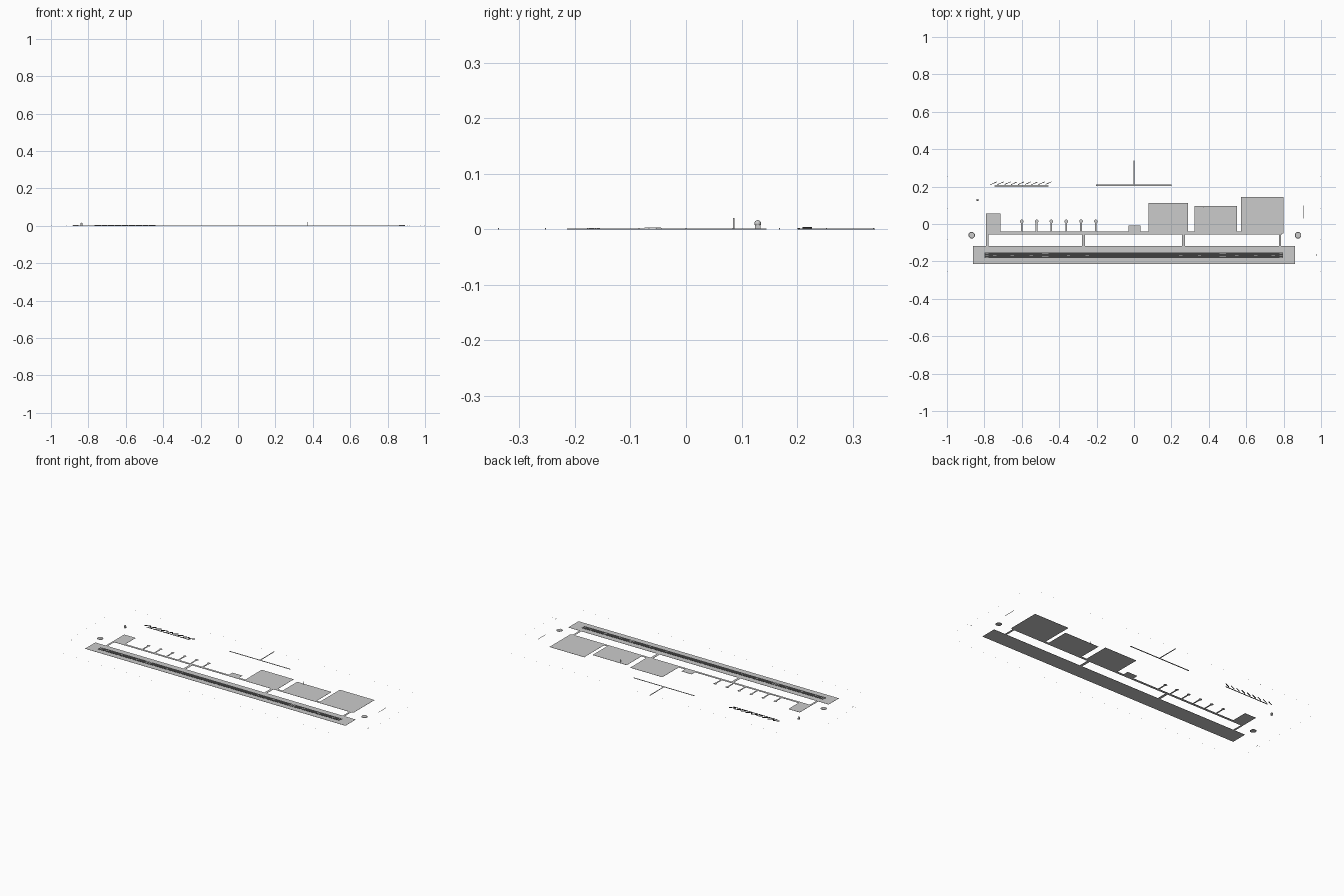
import bpy, bmesh, math
from mathutils import Matrix, Vector

if "Cube" in bpy.data.objects:
    bpy.data.objects.remove(bpy.data.objects["Cube"])

T = 0.001  # paving thickness


def mat(name, v):
    m = bpy.data.materials.new(name)
    m.diffuse_color = (v, v, v, 1)
    m.use_nodes = True
    m.node_tree.nodes["Principled BSDF"].inputs["Base Color"].default_value = m.diffuse_color
    return m


DARK = mat("dark_asphalt", 0.05)
WHITE = mat("paint", 0.7)


def finish(name, bm, m=None):
    me = bpy.data.meshes.new(name)
    bm.to_mesh(me)
    bm.free()
    ob = bpy.data.objects.new(name, me)
    bpy.context.collection.objects.link(ob)
    if m:
        me.materials.append(m)
    return ob


def add_box(bm, x0, x1, y0, y1, z0=0, z1=T):
    c = Vector(((x0 + x1) / 2, (y0 + y1) / 2, (z0 + z1) / 2))
    s = Matrix.Diagonal((x1 - x0, y1 - y0, z1 - z0, 1))
    bmesh.ops.create_cube(bm, size=1, matrix=Matrix.Translation(c) @ s)


def boxes(name, items, m=None):
    bm = bmesh.new()
    for it in items:
        add_box(bm, *it)
    return finish(name, bm, m)


def add_disc(bm, x, y, r, z0, z1, n=8, r2=None):
    bmesh.ops.create_cone(bm, cap_ends=True, segments=n, radius1=r, radius2=r if r2 is None else r2,
                          depth=z1 - z0, matrix=Matrix.Translation((x, y, (z0 + z1) / 2))
                          @ Matrix.Rotation(math.pi / n, 4, 'Z'))


# runway strip with its dark surface
boxes("runway_strip", [(-0.86, 0.86, -0.214, -0.118)])
boxes("runway", [(-0.80, 0.797, -0.181, -0.152, T, 0.0018)], DARK)

# painted dashes and paired aiming bars
marks = []
for x in (0.25, 0.35, 0.55, 0.65, 0.745):
    for s in (-1, 1):
        marks.append((s * x - 0.009, s * x + 0.009, -0.169, -0.165, 0.0018, 0.002))
for s in (-1, 1):
    for y in (-0.173, -0.159):
        marks.append((s * 0.475 - 0.018, s * 0.475 + 0.018, y - 0.002, y + 0.002, 0.0018, 0.002))
    for i in range(4):
        y = -0.177 + i * 0.007
        marks.append((s * 0.785 - 0.008, s * 0.785 + 0.008, y - 0.001, y + 0.001, 0.0018, 0.002))
boxes("runway_markings", marks, WHITE)

# parallel taxiway and its links to the runway
boxes("taxiway", [(-0.79, 0.79, -0.056, -0.041)])
boxes("taxiway_links", [(x - w, x + w, -0.119, -0.055)
                        for x, w in ((-0.785, 0.006), (-0.27, 0.008), (0.265, 0.008), (0.78, 0.006))])

# aprons
for name, b in (("west_apron", (-0.79, -0.715, -0.042, 0.055)),
                ("small_apron", (-0.03, 0.036, -0.042, -0.009)),
                ("east_apron_a", (0.078, 0.29, -0.052, 0.112)),
                ("east_apron_b", (0.324, 0.55, -0.052, 0.096)),
                ("east_apron_c", (0.571, 0.80, -0.052, 0.145))):
    boxes(name, [b])

# row of dispersal stands: narrow stub and round pad
bm = bmesh.new()
for i in range(6):
    x = -0.60 + i * 0.0792
    add_box(bm, x - 0.0045, x + 0.0045, -0.043, 0.008)
    add_disc(bm, x, 0.014, 0.01, 0, T)
finish("dispersal_stands", bm)

# access road with cross street
boxes("access_road", [(-0.003, 0.003, 0.21, 0.34), (-0.203, 0.2, 0.204, 0.211)])

# slanted parking bays and kerb
bm = bmesh.new()
add_box(bm, -0.745, -0.457, 0.201, 0.205, 0, 0.002)
for i in range(9):
    x = -0.75 + i * 0.0365
    bmesh.ops.create_cube(bm, size=1, matrix=Matrix.Translation((x, 0.218, 0.002))
                          @ Matrix.Rotation(math.radians(24), 4, 'Z')
                          @ Matrix.Diagonal((0.036, 0.003, 0.004, 1)))
finish("parking_bays", bm, DARK)

# low round pads at both ends
bm = bmesh.new()
for x in (-0.868, 0.877):
    add_disc(bm, x, -0.06, 0.018, 0, 0.003, 8, 0.016)
finish("end_pads", bm)

# radar: base with ball on top
boxes("radar_base", [(-0.841, -0.831, 0.124, 0.134, 0, 0.008)])
bm = bmesh.new()
bmesh.ops.create_uvsphere(bm, u_segments=12, v_segments=8, radius=0.006,
                          matrix=Matrix.Translation((-0.836, 0.129, 0.0105)))
ball = finish("radar_ball", bm)
for p in ball.data.polygons:
    p.use_smooth = True

# thin service strip and approach bars
boxes("service_strip", [(0.907, 0.909, 0.03, 0.10)])
boxes("approach_bars", [(x - 0.001, x + 0.001, -0.172, -0.16) for x in (-0.984, 0.978)])

# slim mast
boxes("mast", [(0.369, 0.371, 0.085, 0.087, 0, 0.02)])

# perimeter fence posts
h, posts = 0.0008, []
for i in range(25):
    x = -1 + h + i * (2 - 2 * h) / 24
    posts += [(x - h, x + h, y - h, y + h, 0, 0.002) for y in (-0.337, 0.337)]
for i in range(1, 8):
    y = -0.337 + i * 0.674 / 8
    posts += [(x - h, x + h, y - h, y + h, 0, 0.002) for x in (-1 + h, 1 - h)]
boxes("fence_posts", posts)
